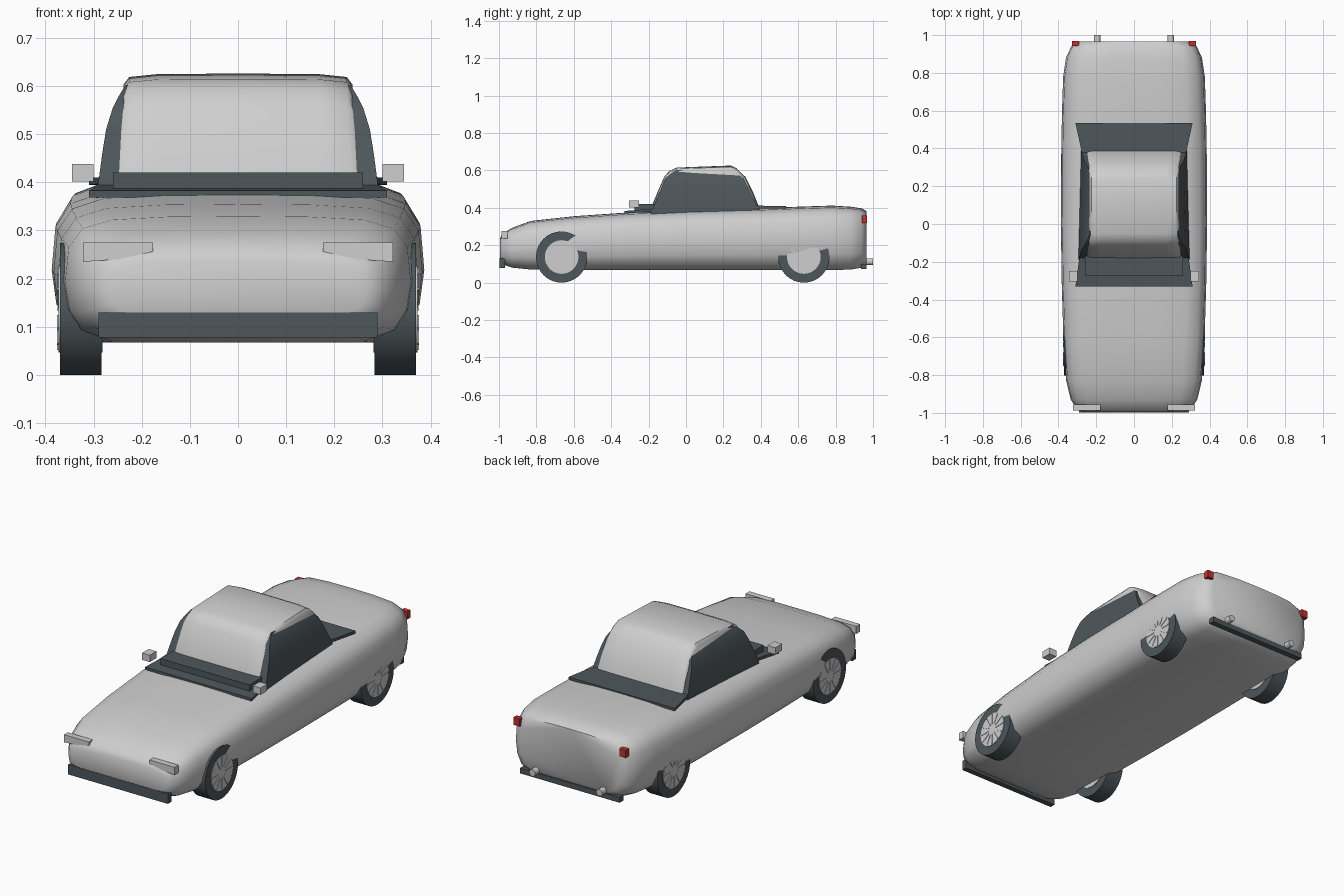
import bpy, bmesh, math

if "Cube" in bpy.data.objects:
    bpy.data.objects.remove(bpy.data.objects["Cube"])


def material(name, rgb):
    m = bpy.data.materials.new(name)
    m.diffuse_color = (*rgb, 1)
    m.use_nodes = True
    m.node_tree.nodes["Principled BSDF"].inputs["Base Color"].default_value = m.diffuse_color
    return m


SILVER = material("silver paint", (0.62, 0.62, 0.62))
DARK = material("dark slate", (0.075, 0.095, 0.105))
RED = material("red lamp", (0.55, 0.03, 0.03))


def finish(name, bm, mat, smooth=None):
    bmesh.ops.recalc_face_normals(bm, faces=bm.faces)
    me = bpy.data.meshes.new(name)
    bm.to_mesh(me)
    bm.free()
    me.materials.append(mat)
    ob = bpy.data.objects.new(name, me)
    bpy.context.collection.objects.link(ob)
    if smooth:
        bpy.ops.object.select_all(action='DESELECT')
        ob.select_set(True)
        bpy.context.view_layer.objects.active = ob
        bpy.ops.object.shade_smooth_by_angle(angle=math.radians(smooth))
    return ob


def loft(name, rings, mat, smooth=None):
    """Skin closed rings of equal length and cap both ends."""
    bm = bmesh.new()
    rows = [[bm.verts.new(p) for p in r] for r in rings]
    n = len(rows[0])
    for a, b in zip(rows, rows[1:]):
        for i in range(n):
            j = (i + 1) % n
            bm.faces.new((a[i], a[j], b[j], b[i]))
    bm.faces.new(rows[0])
    bm.faces.new(rows[-1])
    return finish(name, bm, mat, smooth)


def box(name, x, y, z, mat):
    return loft(name, [[(x[0], y[0], h), (x[1], y[0], h), (x[1], y[1], h), (x[0], y[1], h)]
                       for h in z], mat)


def lathe_x(name, cx, cy, cz, profile, n, mat, smooth=35):
    """Round part about an x-directed axle; profile is (x offset, radius)."""
    rings = [[(cx + dx, cy + r * math.cos(2 * math.pi * i / n), cz + r * math.sin(2 * math.pi * i / n))
              for i in range(n)] for dx, r in profile]
    return loft(name, rings, mat, smooth)


# Body: one half cross-section, scaled along the length
half = [(.73, 0), (.9, .09), (.975, .25), (1, .47), (.98, .75), (.9, .9), (.73, .97), (.4, .995)]
section = half + [(0, 1)] + [(-x, z) for x, z in reversed(half)]
stations = [(-.995, .27, .125, .235), (-.982, .30, .098, .262), (-.93, .335, .08, .293),
            (-.83, .359, .07, .33), (-.6, .374, .067, .355), (-.3, .383, .067, .376),
            (0, .387, .067, .388), (.4, .385, .067, .398), (.6, .381, .067, .406),
            (.78, .375, .067, .412), (.88, .36, .07, .406), (.94, .332, .08, .397),
            (.965, .29, .105, .382)]
loft("body", [[(x * w, y, zb + z * (zt - zb)) for x, z in section]
              for y, w, zb, zt in stations], SILVER, 50)

# Cabin shell: windscreen, roof and rear screen in one band
outline = [(-.19, .36), (-.183, .41), (-.15, .49), (-.117, .565), (-.09, .597), (-.05, .615),
           (.1, .621), (.24, .626), (.272, .61), (.318, .565), (.36, .48), (.392, .40), (.40, .36)]
rings = []
for s, drop in ((-1, .022), (-.95, .007), (-.7, .001), (0, 0), (.7, .001), (.95, .007), (1, .022)):
    rings.append([(s * (.25 - .012 * (z - .36) / .26), .1 + (y - .1) * (1 - drop),
                   z - drop * (z - .36) / .26) for y, z in outline])
loft("cabin_shell", rings, SILVER, 45)

# Side glass: dark block leaning inwards, showing at both flanks
levels = [(.36, -.19, .40, .295), (.40, -.178, .383, .29), (.46, -.152, .355, .282),
          (.51, -.13, .33, .274), (.555, -.11, .31, .26), (.575, -.09, .285, .25),
          (.602, -.055, .24, .234)]
loft("side_glass", [[(-x, a, z), (x, a, z), (x - .012, b, z), (-x + .012, b, z)]
                    for z, a, b, x in levels], DARK, 30)

# Dark flared skirts in front of and behind the cabin
for name, near, far, xn, zn, zf in (("front_skirt", -.16, -.33, .287, .396, .383),
                                    ("rear_skirt", .36, .535, .272, .412, .409)):
    loft(name, [[(-xn, near, zn - t), (xn, near, zn - t), (.31, far, zf - t), (-.31, far, zf - t)]
                for t in (.014, 0)], DARK)
box("cowl", (-.26, .26), (-.275, -.165), (.375, .42), DARK)

# Bumpers
box("front_bumper", (-.29, .29), (-.997, -.968), (.078, .13), DARK)
box("rear_bumper", (-.29, .29), (.935, .966), (.072, .10), DARK)

# Paired parts
for side, s in (("right", 1), ("left", -1)):
    box(side + "_mirror", (s * .30, s * .345), (-.305, -.25), (.402, .438), SILVER)
    box(side + "_tail_lamp", (s * .29, s * .327), (.942, .968), (.318, .358), RED)

    # Headlamp: wedge thinning towards the middle
    lamp = [(.177, .275), (.322, .275), (.322, .235), (.25, .24), (.177, .256)]
    loft(side + "_headlamp", [[(s * x, y, z) for x, z in lamp] for y in (-.987, -.955)], SILVER)

    # Exhaust pipe
    loft(side + "_exhaust", [[(s * .195 + .018 * math.cos(k * math.pi / 6), y,
                               .112 + .018 * math.sin(k * math.pi / 6)) for k in range(12)]
                             for y in (.93, 1.0)], SILVER, 35)

    # Wheels: tyre, hub and thin raised spokes
    for end, cy in (("front", -.665), ("rear", .63)):
        tag = side + "_" + end
        lathe_x(tag + "_tyre", s * .327, cy, .137,
                [(-.043, .137), (.043, .137)], 32, DARK)
        lathe_x(tag + "_hub", s * .327, cy, .137,
                [(-.046, .09), (.046, .09)], 32, SILVER)
        bm = bmesh.new()
        for k in range(12):
            a = k * math.pi / 6
            c, d = math.cos(a), math.sin(a)
            ends = []
            for x in (.372, .3755):
                ends.append([bm.verts.new((s * x, cy + r * c - w * d, .137 + r * d + w * c))
                             for r, w in ((.03, -.003), (.085, -.003), (.085, .003), (.03, .003))])
            bm.faces.new(ends[1])
            for i in range(4):
                j = (i + 1) % 4
                bm.faces.new((ends[0][i], ends[0][j], ends[1][j], ends[1][i]))
            bm.faces.new(ends[0])
        finish(tag + "_spokes", bm, SILVER)
